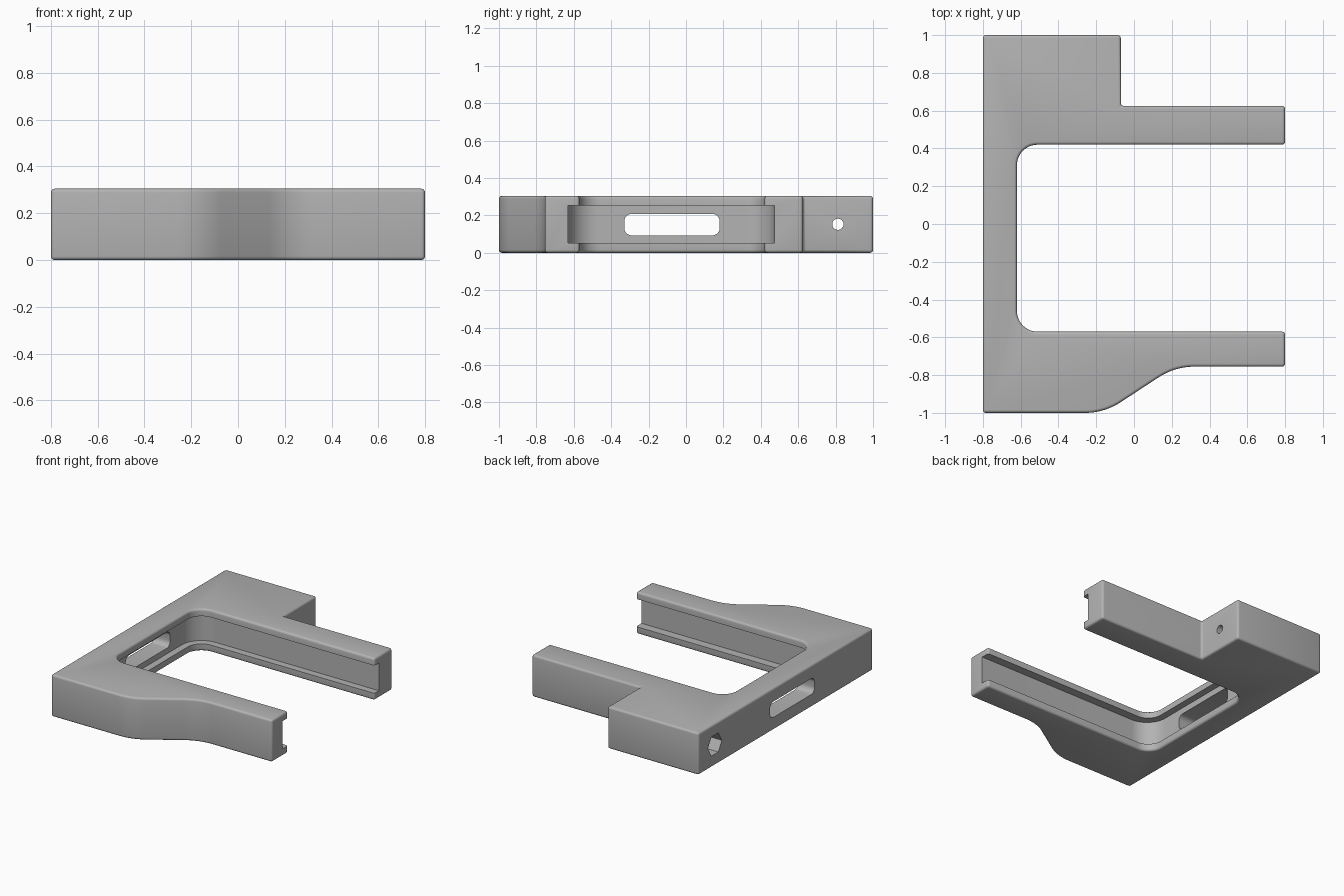
import bpy
import bmesh
from math import sin, cos, radians, pi

cube = bpy.data.objects.get("Cube")
if cube:
    bpy.data.objects.remove(cube, do_unlink=True)

HEIGHT = 0.305
MID = HEIGHT / 2

grey = bpy.data.materials.new("light grey")
grey.use_nodes = True
colour = (0.45, 0.45, 0.45, 1)
grey.diffuse_color = colour
grey.node_tree.nodes["Principled BSDF"].inputs["Base Color"].default_value = colour


def arc(cx, cy, r, start, end, steps=12):
    """Points along an arc, angles in degrees."""
    angles = [radians(start + (end - start) * i / steps) for i in range(steps + 1)]
    return [(cx + r * cos(a), cy + r * sin(a)) for a in angles]


def prism(name, points, low, high, axis="z"):
    """Extrude a closed outline along z (points are x, y) or x (points are y, z)."""
    bm = bmesh.new()
    place = (lambda p: (p[0], p[1], low)) if axis == "z" else (lambda p: (low, p[0], p[1]))
    face = bm.faces.new([bm.verts.new(place(p)) for p in points])
    out = bmesh.ops.extrude_face_region(bm, geom=[face])
    shift = (0, 0, high - low) if axis == "z" else (high - low, 0, 0)
    bmesh.ops.translate(bm, vec=shift,
                        verts=[v for v in out["geom"] if isinstance(v, bmesh.types.BMVert)])
    bmesh.ops.recalc_face_normals(bm, faces=bm.faces)
    mesh = bpy.data.meshes.new(name)
    bm.to_mesh(mesh)
    bm.free()
    mesh.materials.append(grey)
    obj = bpy.data.objects.new(name, mesh)
    bpy.context.collection.objects.link(obj)
    return obj


def polygon(cy, cz, r, sides):
    return arc(cy, cz, r, 0, 360, sides)[:-1]


def bay(left, front, back, r):
    """Rounded inner end of a U-shaped opening, front arm to back arm."""
    return (arc(left + r, front + r, r, 270, 180) + arc(left + r, back - r, r, 180, 90))


# Bracket outline: wide spine, two arms, swept front shoulder, stepped rear block
SWEEP, R = 33.5, 0.345
outline = [(-0.8, -1)]
outline += arc(-0.26, -1 + R, R, 270, 270 + SWEEP)
outline += arc(0.32, -0.755 - R, R, 90 + SWEEP, 90)
outline += [(0.8, -0.755), (0.8, -0.57)]
outline += bay(-0.62, -0.57, 0.42, 0.11)
outline += [(0.8, 0.42), (0.8, 0.625), (-0.07, 0.625), (-0.07, 1), (-0.8, 1)]
bracket = prism("bracket", outline, 0, HEIGHT)

bevel = bracket.modifiers.new("rounded edges", "BEVEL")
bevel.width = 0.016
bevel.segments = 4
bevel.limit_method = "ANGLE"
bevel.angle_limit = radians(30)

# Channel round the inside of the opening, leaving a lip above and below
channel = bay(-0.67, -0.632, 0.472, 0.16) + [(1, 0.472), (1, -0.632)]
cutters = [prism("channel_cutter", channel, 0.052, HEIGHT - 0.052)]

# Rounded slot through the spine
slot, r = [], 0.04
for y, z, a in ((0.14, 0.165, 0), (-0.29, 0.165, 90), (-0.29, 0.13, 180), (0.14, 0.13, 270)):
    slot += arc(y, z + 0.003, r, a, a + 90, 6)
cutters.append(prism("slot_cutter", slot, -0.9, -0.6, "x"))

# Bolt hole through the rear block with a hexagonal nut pocket
cutters.append(prism("bolt_cutter", polygon(0.812, MID, 0.03, 24), -0.7, 0.1, "x"))
cutters.append(prism("nut_cutter", polygon(0.812, MID, 0.08, 6), -0.9, -0.5, "x"))

for cutter in cutters:
    cutter.hide_render = True
    cut = bracket.modifiers.new(cutter.name, "BOOLEAN")
    cut.operation = "DIFFERENCE"
    cut.solver = "EXACT"
    cut.object = cutter

# Bake the cuts, drop the cutters and smooth the curved faces
bpy.ops.object.select_all(action="DESELECT")
bracket.select_set(True)
bpy.context.view_layer.objects.active = bracket
for name in [m.name for m in bracket.modifiers]:
    bpy.ops.object.modifier_apply(modifier=name)
for cutter in cutters:
    bpy.data.objects.remove(cutter, do_unlink=True)
bpy.ops.object.shade_smooth_by_angle(angle=radians(30))
